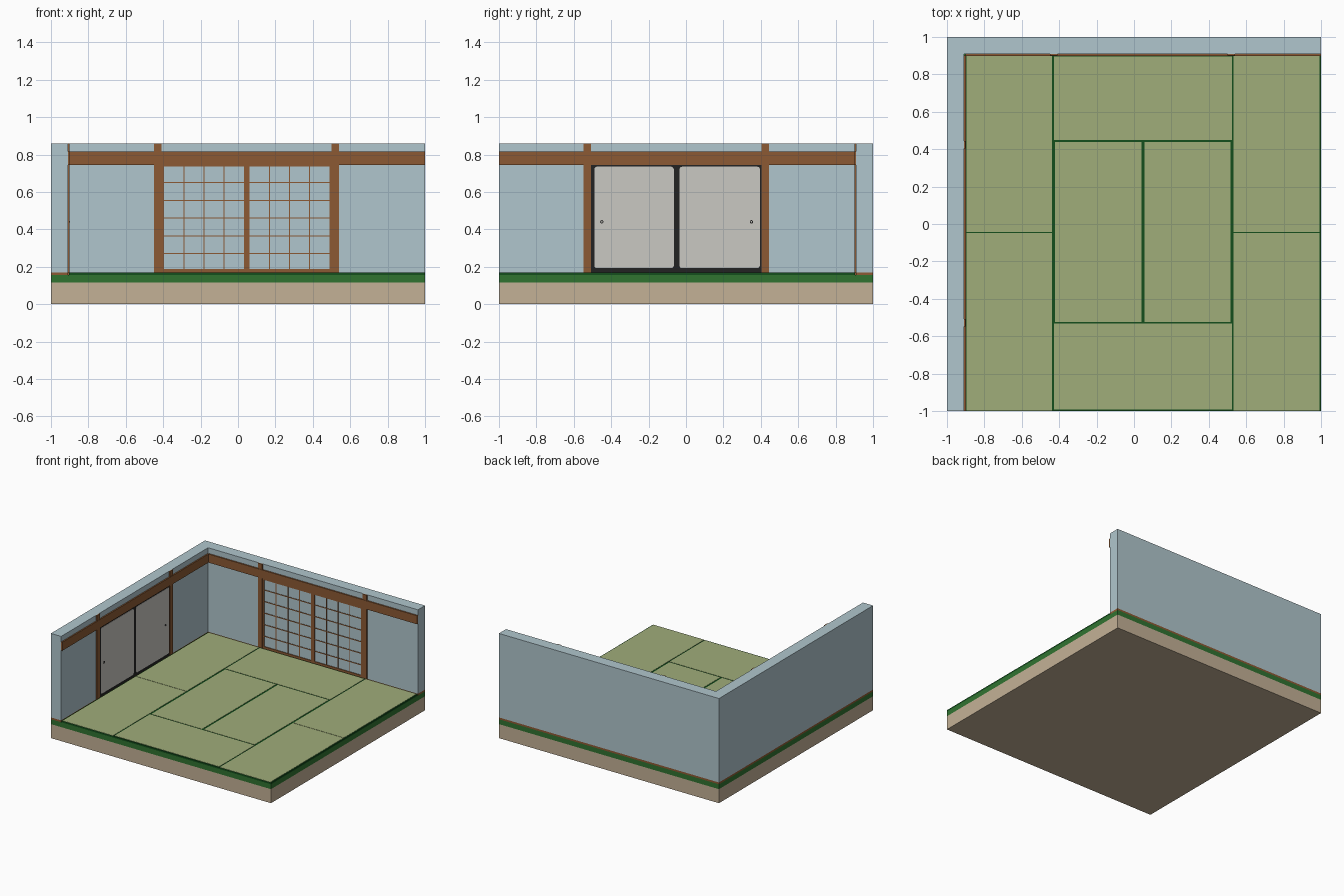
import bpy, bmesh, math
from mathutils import Vector

if "Cube" in bpy.data.objects:
    bpy.data.objects.remove(bpy.data.objects["Cube"])


def mat(name, r, g, b):
    lin = [((c / 255 + 0.055) / 1.055) ** 2.4 for c in (r, g, b)]
    m = bpy.data.materials.new(name)
    m.diffuse_color = (*lin, 1)
    m.use_nodes = True
    m.node_tree.nodes["Principled BSDF"].inputs["Base Color"].default_value = m.diffuse_color
    return m


TAN = mat("tan base", 196, 177, 150)
GREEN = mat("green layer", 48, 115, 48)
DARK_GREEN = mat("dark green border", 20, 78, 28)
TATAMI = mat("tatami straw", 160, 173, 122)
WALL = mat("pale blue wall", 176, 198, 205)
WOOD = mat("brown wood", 140, 90, 52)
BLACK = mat("black lacquer", 34, 34, 34)
PAPER = mat("paper grey", 202, 200, 194)

INNER = 0.908    # distance of the inner wall faces from the centre
FLOOR = 0.17     # height of the mat tops


def finish(name, bm, material):
    bmesh.ops.recalc_face_normals(bm, faces=bm.faces)
    me = bpy.data.meshes.new(name)
    bm.to_mesh(me)
    bm.free()
    me.materials.append(material)
    ob = bpy.data.objects.new(name, me)
    bpy.context.collection.objects.link(ob)
    return ob


def box(name, material, x, y, z):
    bm = bmesh.new()
    bmesh.ops.create_cube(bm, size=1)
    for v in bm.verts:
        v.co = Vector([a + (b - a) * (c + 0.5) for (a, b), c in zip((x, y, z), v.co)])
    return finish(name, bm, material)


# Fittings sit on a wall: u runs along the wall, d is depth into the room
def on_back(u, d, z):
    return Vector((u, INNER - d, z))


def on_left(u, d, z):
    return Vector((-INNER + d, u, z))


def fitting(name, material, place, u, d, z):
    p, q = place(u[0], d[0], z[0]), place(u[1], d[1], z[1])
    return box(name, material, *[sorted(pair) for pair in zip(p, q)])


def plate(name, material, place, outline, d0, d1):
    bm = bmesh.new()
    rings = [[bm.verts.new(place(u, d, z)) for u, z in outline] for d in (d0, d1)]
    bm.faces.new(rings[0])
    bm.faces.new(rings[1])
    n = len(outline)
    for i in range(n):
        j = (i + 1) % n
        bm.faces.new((rings[0][i], rings[0][j], rings[1][j], rings[1][i]))
    return finish(name, bm, material)


def arc(u, z, r, start, sweep, steps):
    return [(u + r * math.cos(math.radians(start + sweep * i / steps)),
             z + r * math.sin(math.radians(start + sweep * i / steps)))
            for i in range(steps + 1)]


def rounded(u0, u1, z0, z1, r):
    pts = []
    for u, z, a in ((u1 - r, z1 - r, 0), (u0 + r, z1 - r, 90),
                    (u0 + r, z0 + r, 180), (u1 - r, z0 + r, 270)):
        pts += arc(u, z, r, a, 90, 5)
    return pts


# Base slab and green layer
box("base_slab", TAN, (-1, 1), (-1, 1), (0, 0.115))
box("green_layer", GREEN, (-1, 1), (-1, 1), (0.115, 0.155))

# Walls standing on wooden sills
for part, m, z in (("sill", WOOD, (0.155, FLOOR)), ("wall", WALL, (FLOOR, 0.86))):
    box("back_" + part, m, (-1, 1), (INNER, 1), z)
    box("left_" + part, m, (-1, -INNER), (-1, INNER), z)

# Tatami mats: dark cloth body with a straw top, cloth shows on the long sides
X = (-0.903, -0.43, 0.047, 0.525, 1.0)
Y = (-1.0, -0.525, -0.045, 0.44, 0.903)
mats = [(X[0], X[1], Y[0], Y[2]), (X[0], X[1], Y[2], Y[4]),
        (X[3], X[4], Y[0], Y[2]), (X[3], X[4], Y[2], Y[4]),
        (X[1], X[3], Y[0], Y[1]), (X[1], X[3], Y[3], Y[4]),
        (X[1], X[2], Y[1], Y[3]), (X[2], X[3], Y[1], Y[3])]
for i, (x0, x1, y0, y1) in enumerate(mats):
    box(f"mat_border_{i}", DARK_GREEN, (x0, x1), (y0, y1), (0.155, FLOOR - 0.002))
    bx, by = (0.008, 0.002) if y1 - y0 > x1 - x0 else (0.002, 0.008)
    box(f"mat_straw_{i}", TATAMI, (x0 + bx, x1 - bx), (y0 + by, y1 - by),
        (FLOOR - 0.002, FLOOR))

# Posts and lintel beam on both walls
walls = (("back", on_back, (-0.9, 1), ((-0.45, -0.41), (0.5, 0.54))),
         ("left", on_left, (-1, 0.9), ((-0.547, -0.507), (0.404, 0.444))))
for side, place, span, posts in walls:
    fitting(side + "_lintel", WOOD, place, span, (0, 0.011), (0.745, 0.815))
    for i, u in enumerate(posts):
        fitting(f"{side}_post_{i}", WOOD, place, u, (0, 0.008), (FLOOR, 0.86))

# Lattice window panels: frame and thin bars
FD, BD = (0, 0.006), (0, 0.004)
for i, u in enumerate(((-0.41, -0.395), (0.033, 0.062), (0.488, 0.5))):
    fitting(f"lattice_stile_{i}", WOOD, on_back, u, FD, (FLOOR, 0.745))
for i, z in enumerate(((FLOOR, 0.187), (0.735, 0.745))):
    fitting(f"lattice_rail_{i}", WOOD, on_back, (-0.41, 0.5), FD, z)
for p, (u0, u1) in enumerate(((-0.395, 0.033), (0.062, 0.488))):
    for i in range(1, 4):
        u = u0 + (u1 - u0) * i / 4
        fitting(f"lattice_upright_{p}_{i}", WOOD, on_back,
                (u - 0.003, u + 0.003), BD, (0.187, 0.735))
    for i in range(5):
        z = 0.27 + 0.095 * i
        fitting(f"lattice_bar_{p}_{i}", WOOD, on_back,
                (u0, u1), BD, (z - 0.003, z + 0.003))

# Sliding doors: black frame, rounded paper panels and round pulls
fitting("door_frame", BLACK, on_left, (-0.507, 0.404), (0, 0.004), (FLOOR, 0.745))
for i, (u0, u1, pull) in enumerate(((-0.49, -0.065, -0.45), (-0.035, 0.395, 0.35))):
    plate(f"door_panel_{i}", PAPER, on_left, rounded(u0, u1, 0.192, 0.735, 0.015), 0.003, 0.006)
    for part, m, r, d in (("ring", BLACK, 0.009, 0.008), ("cup", PAPER, 0.004, 0.009)):
        plate(f"pull_{part}_{i}", m, on_left, arc(pull, 0.44, r, 0, 337.5, 15), 0.005, d)
